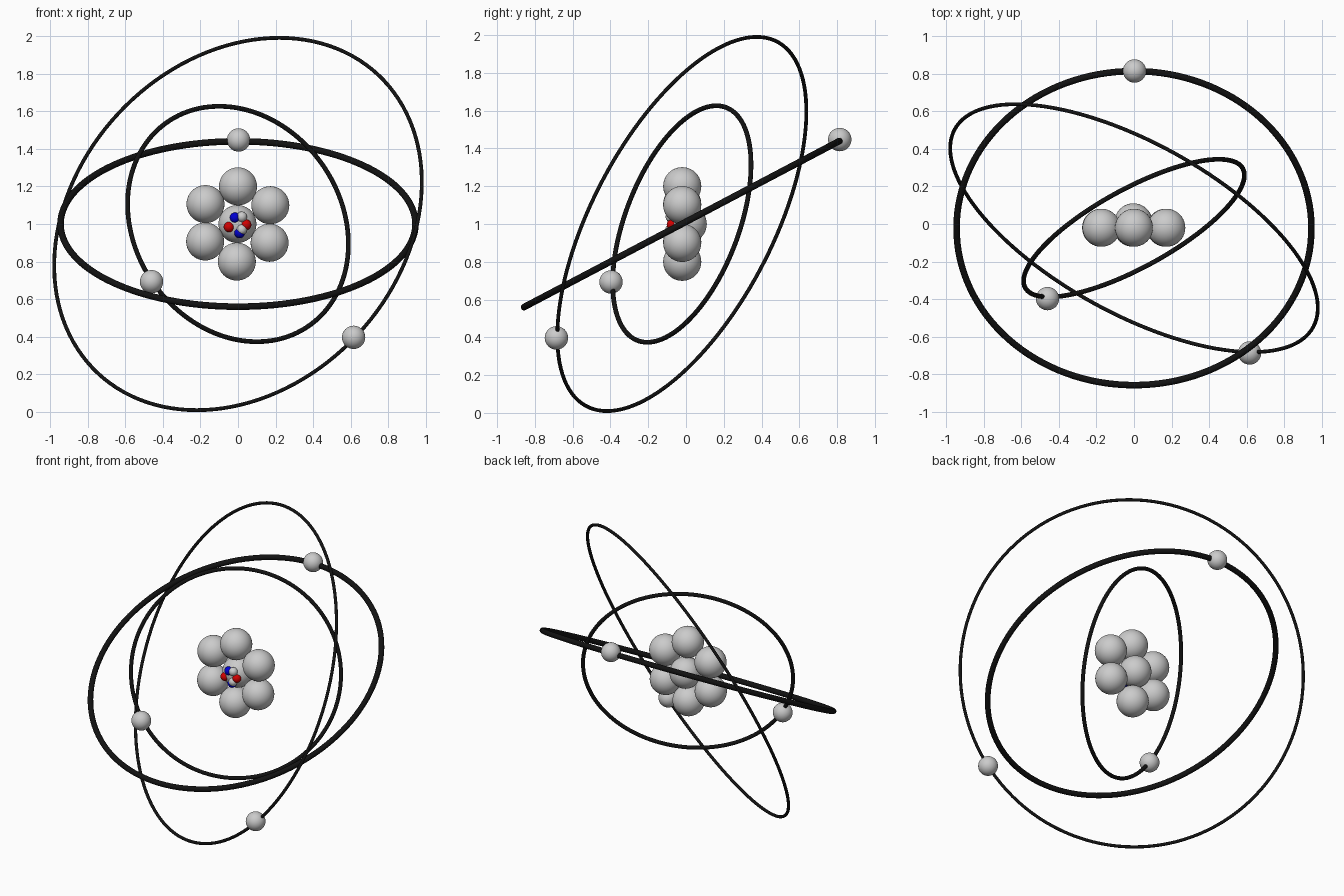
import bpy
from mathutils import Vector

if "Cube" in bpy.data.objects:
    bpy.data.objects.remove(bpy.data.objects["Cube"])


def material(name, rgb):
    m = bpy.data.materials.new(name)
    m.diffuse_color = (*rgb, 1)
    m.use_nodes = True
    m.node_tree.nodes["Principled BSDF"].inputs["Base Color"].default_value = m.diffuse_color
    return m


BLACK = material("black", (0.006, 0.006, 0.006))
RED = material("red", (0.65, 0.0, 0.0))
BLUE = material("blue", (0.0, 0.0, 0.65))
CENTRE = Vector((0, -0.022, 1.0))


def finish(name, mat):
    ob = bpy.context.object
    ob.name = name
    bpy.ops.object.shade_smooth()
    if mat:
        ob.data.materials.append(mat)
    return ob


def ball(name, loc, r, mat=None, seg=40):
    bpy.ops.mesh.primitive_uv_sphere_add(segments=seg, ring_count=seg // 2,
                                         radius=r, location=loc)
    return finish(name, mat)


def orbit(name, normal, radius, tube):
    rot = Vector(normal).to_track_quat('Z', 'Y').to_euler()
    bpy.ops.mesh.primitive_torus_add(major_segments=128, minor_segments=16,
                                     major_radius=radius, minor_radius=tube,
                                     location=CENTRE, rotation=rot)
    return finish(name, BLACK)


# Three tilted orbit rings
orbit("inner_orbit", (-0.456, 0.832, -0.316), 0.66, 0.0125)
orbit("middle_orbit", (0, -0.466, 0.885), 0.944, 0.0175)
orbit("outer_orbit", (0.44, 0.796, -0.416), 1.089, 0.010)

# One electron on each orbit
ball("inner_electron", (-0.46, -0.397, 0.693), 0.062)
ball("middle_electron", (0.003, 0.814, 1.447), 0.062)
ball("outer_electron", (0.615, -0.686, 0.397), 0.062)

# Nucleus: a ring of six balls around a central one
for i, (x, z) in enumerate([(0, 1.2), (0.172, 1.1), (0.168, 0.9),
                            (-0.006, 0.8), (-0.175, 0.907), (-0.173, 1.106)]):
    ball(f"nucleon_{i + 1}", (x, -0.02, z), 0.101)
ball("central_nucleon", (-0.003, 0.009, 1.0), 0.101)

# Small coloured particles set into the front of the central ball
for i, (x, y, z, mat) in enumerate([
        (-0.016, -0.077, 1.033, BLUE), (0.020, -0.080, 1.038, None),
        (-0.048, -0.074, 0.984, RED), (0.043, -0.074, 0.996, RED),
        (0.020, -0.082, 0.970, None), (0.008, -0.076, 0.953, BLUE)]):
    ball(f"small_particle_{i + 1}", (x, y, z), 0.028, mat, 24)
